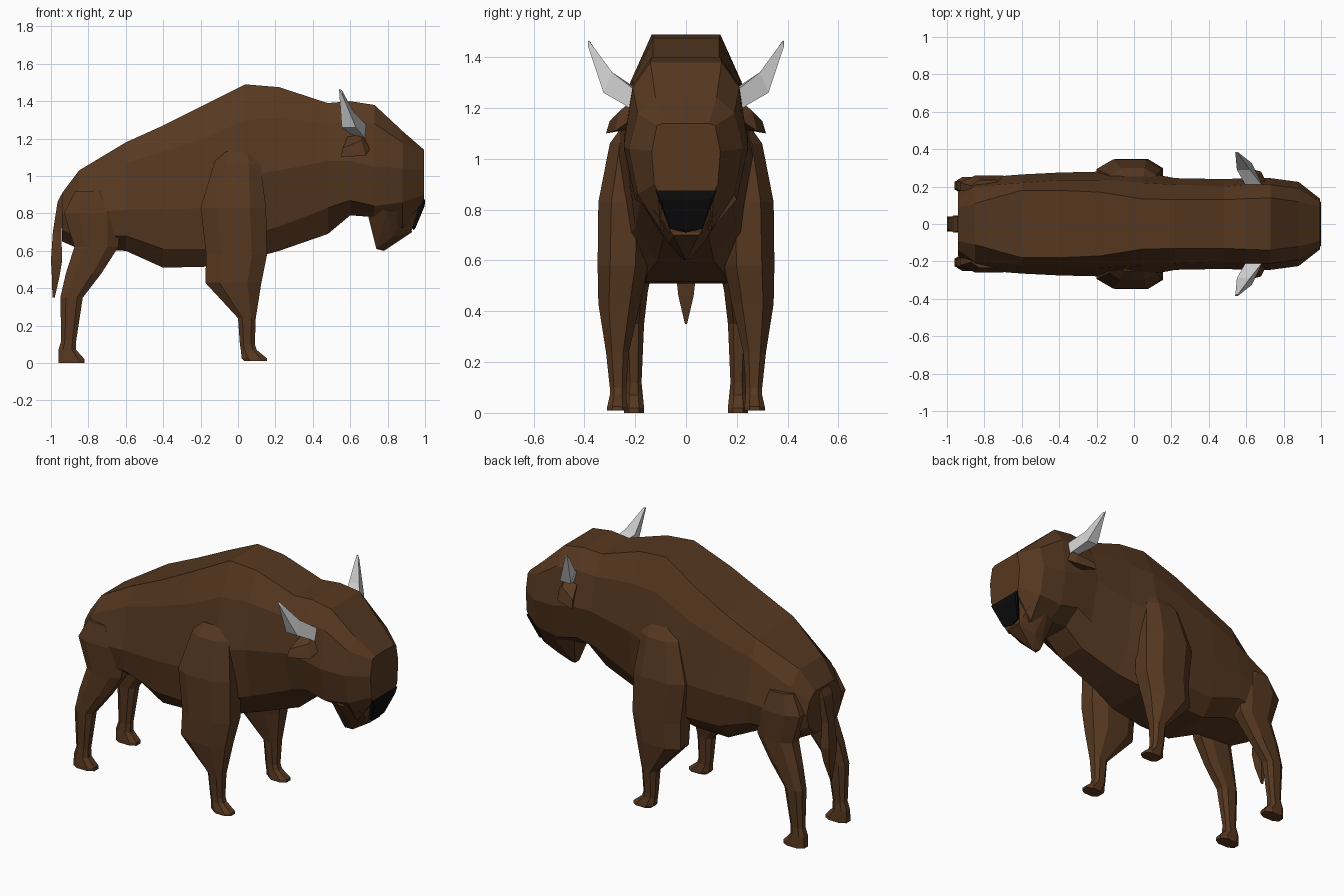
import bpy, bmesh


def material(name, rgb):
    m = bpy.data.materials.new(name)
    m.diffuse_color = (*rgb, 1)
    return m


BROWN = material("brown_fur", (0.095, 0.04, 0.015))
BLACK = material("black_nose", (0.004, 0.004, 0.004))


def finish(bm, name, mat):
    bmesh.ops.recalc_face_normals(bm, faces=bm.faces)
    me = bpy.data.meshes.new(name)
    bm.to_mesh(me)
    bm.free()
    if mat:
        me.materials.append(mat)
    ob = bpy.data.objects.new(name, me)
    bpy.context.collection.objects.link(ob)
    return ob


def loft(name, rings, mat):
    """Skin a list of equal-length closed rings and cap both ends."""
    bm = bmesh.new()
    vs = [[bm.verts.new(p) for p in r] for r in rings]
    n = len(vs[0])
    for a, b in zip(vs, vs[1:]):
        for i in range(n):
            j = (i + 1) % n
            bm.faces.new((a[i], a[j], b[j], b[i]))
    bm.faces.new(vs[0])
    bm.faces.new(vs[-1])
    return finish(bm, name, mat)


def hull(name, pts, mat, side=1):
    bm = bmesh.new()
    for x, y, z in pts:
        bm.verts.new((x, y * side, z))
    res = bmesh.ops.convex_hull(bm, input=bm.verts)
    loose = {v for v in res["geom_interior"] if isinstance(v, bmesh.types.BMVert)}
    bmesh.ops.delete(bm, geom=list(loose), context='VERTS')
    return finish(bm, name, mat)


def both(pts):
    """Mirror points across the middle plane."""
    return [(x, s * y, z) for x, y, z in pts for s in ((1, -1) if y else (1,))]


# Body, neck and head: x, then (half width, height) from spine to belly
sections = [
    (-0.94, .09, .91, .14, .87, .17, .80, .15, .71, .08, .65),
    (-0.85, .11, 1.03, .20, .95, .245, .80, .22, .68, .12, .61),
    (-0.60, .18, 1.18, .22, 1.07, .265, .82, .24, .68, .13, .60),
    (-0.40, .18, 1.27, .235, 1.13, .275, .82, .24, .61, .16, .51),
    (-0.18, .17, 1.38, .235, 1.20, .28, .83, .25, .61, .16, .515),
    (0.04, .135, 1.49, .22, 1.30, .28, 1.0, .24, .68, .15, .55),
    (0.22, .13, 1.475, .21, 1.31, .245, 1.03, .20, .73, .11, .60),
    (0.48, .13, 1.39, .20, 1.28, .24, 1.08, .18, .83, .09, .69),
    (0.60, .135, 1.40, .21, 1.29, .245, 1.08, .20, .87, .09, .79),
    (0.73, .14, 1.38, .21, 1.28, .245, 1.05, .20, .84, .10, .78),
    (0.88, .12, 1.24, .19, 1.18, .225, 1.04, .19, .86, .10, .72),
    (0.995, .09, 1.14, .115, 1.13, .135, 1.03, .125, .90, .11, .87),
]
rings = []
for x, *v in sections:
    half = [(x, v[i], v[i + 1]) for i in range(0, 10, 2)]
    rings.append(half + [(p[0], -p[1], p[2]) for p in reversed(half)])
loft("body", rings, BROWN)

# Nose and muzzle
hull("muzzle", both([(.98, .11, .88), (.93, .06, .71), (.88, .16, .84), (.86, .09, .72),
                     (.89, .15, .98)]), BROWN)
hull("nose", both([(1.0, .12, .875), (.998, .1, .84), (.95, .065, .725), (.94, 0, .71),
                   (.95, .1, .87), (.92, .05, .74)]), BLACK)
# Beard
hull("beard", both([(.69, .10, .81), (.74, .02, .61), (.78, 0, .60), (.93, .05, .70),
                    (.91, .13, .80), (.80, .17, .82), (.82, .07, .67)]), BROWN)


def leg(name, levels, side):
    """Eight-sided leg from levels of z, x range and y range."""
    rs = []
    for z, x0, x1, y0, y1 in levels:
        cx, cy, a, b = (x0 + x1) / 2, (y0 + y1) / 2, (x1 - x0) / 2, (y1 - y0) / 2
        rs.append([(cx + a * u, side * (cy + b * w), z) for u, w in
                   ((1, .5), (.5, 1), (-.5, 1), (-1, .5), (-1, -.5), (-.5, -1), (.5, -1), (1, -.5))])
    loft(name, rs, BROWN)


front = [(1.13, -.10, .10, .14, .25), (1.06, -.13, .12, .14, .30), (.83, -.2, .15, .14, .345),
         (.58, -.17, .155, .15, .348), (.43, -.175, .125, .18, .345), (.24, .0, .095, .225, .315),
         (.10, .01, .09, .235, .30), (.07, .015, .10, .235, .30),
         (.025, .02, .155, .23, .31), (.01, .035, .155, .23, .31)]
hind = [(.92, -.87, -.70, .11, .235), (.80, -.93, -.62, .11, .258), (.62, -.875, -.64, .12, .25),
        (.48, -.92, -.73, .15, .25), (.35, -.95, -.83, .165, .25), (.12, -.945, -.865, .175, .235),
        (.07, -.96, -.865, .17, .24), (.02, -.96, -.82, .165, .245), (0, -.96, -.82, .165, .245)]

# Paired parts: legs, ears and horns
for side, tag in ((-1, "right"), (1, "left")):
    leg("front_leg_" + tag, front, side)
    leg("hind_leg_" + tag, hind, side)
    hull("ear_" + tag, [(.71, .22, 1.15), (.67, .21, 1.23), (.59, .21, 1.22), (.68, .28, 1.11),
                        (.55, .315, 1.10), (.56, .30, 1.15), (.66, .26, 1.19), (.62, .2, 1.12)],
         BROWN, side)
    base = [(.69, .20, 1.27), (.68, .22, 1.20), (.60, .20, 1.28), (.61, .21, 1.22)]
    bend = [(.62, .29, 1.34), (.63, .325, 1.26), (.55, .29, 1.33), (.555, .325, 1.26)]
    tip = [(.555, .378, 1.46), (.54, .385, 1.465), (.555, .385, 1.44)]
    lofted = [[(x, y * side, z) for x, y, z in (r[0], r[1], r[3], r[2])]
              for r in (base, bend, [tip[0], tip[2], tip[1], tip[1]])]
    lofted[2][3] = (.542, side * .378, 1.462)
    loft("horn_" + tag, lofted, None)

# Tail: z, x range, half width
tail = [(.90, -.945, -.90, .04), (.86, -.965, -.925, .045), (.70, -.99, -.945, .03),
        (.55, -1.0, -.94, .04), (.46, -.995, -.955, .03), (.35, -.992, -.98, .004)]
loft("tail", [[(x0, -w, z), (x1, -w, z), (x1, w, z), (x0, w, z)] for z, x0, x1, w in tail], BROWN)
